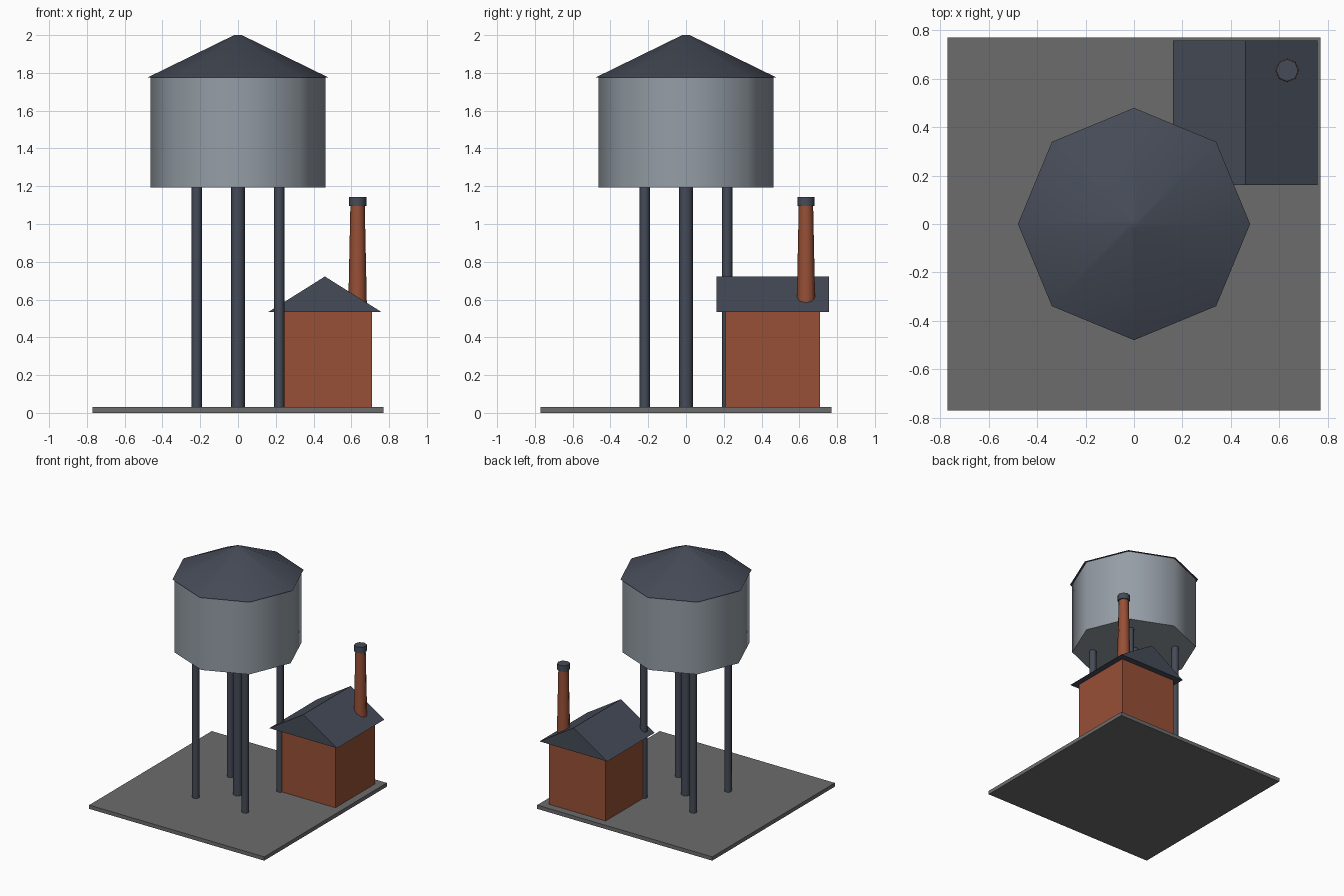
import bpy
import bmesh
from math import radians

cube = bpy.data.objects.get("Cube")
if cube:
    bpy.data.objects.remove(cube, do_unlink=True)


def material(name, rgb):
    m = bpy.data.materials.new(name)
    m.use_nodes = True
    color = (*rgb, 1)
    m.diffuse_color = color
    m.node_tree.nodes["Principled BSDF"].inputs["Base Color"].default_value = color
    return m


SLATE = material("dark slate", (0.06, 0.07, 0.095))
STEEL = material("tank grey", (0.30, 0.34, 0.38))
BRICK = material("brick red", (0.31, 0.08, 0.037))
PAVING = material("paving grey", (0.15, 0.15, 0.15))


def box(name, mat, x, y, z0, z1, half):
    bpy.ops.mesh.primitive_cube_add(size=1, location=(x, y, (z0 + z1) / 2))
    ob = bpy.context.object
    ob.name = name
    ob.scale = (half * 2, half * 2, z1 - z0)
    bpy.ops.object.transform_apply(location=False, rotation=False, scale=True)
    ob.data.materials.append(mat)
    return ob


def octagon(name, mat, x, y, z0, z1, r0, r1):
    """Eight-sided smooth column or cone with sharp rims."""
    bpy.ops.mesh.primitive_cone_add(vertices=8, radius1=r0, radius2=r1,
                                    depth=z1 - z0, location=(x, y, (z0 + z1) / 2))
    ob = bpy.context.object
    ob.name = name
    ob.data.materials.append(mat)
    bpy.ops.object.shade_smooth_by_angle(angle=radians(50))
    return ob


def gable(name, mat, x, y, z0, z1, half):
    """Solid triangular prism with its ridge along y."""
    bm = bmesh.new()
    profile = [(x - half, z0), (x + half, z0), (x, z1)]
    end = bm.faces.new([bm.verts.new((px, y - half, pz)) for px, pz in profile])
    moved = bmesh.ops.extrude_face_region(bm, geom=[end])["geom"]
    bmesh.ops.translate(bm, vec=(0, half * 2, 0),
                        verts=[v for v in moved if isinstance(v, bmesh.types.BMVert)])
    if not end.is_valid or len(bm.faces) < 5:
        bmesh.ops.holes_fill(bm, edges=bm.edges[:])
    bmesh.ops.recalc_face_normals(bm, faces=bm.faces[:])
    mesh = bpy.data.meshes.new(name)
    bm.to_mesh(mesh)
    bm.free()
    mesh.materials.append(mat)
    ob = bpy.data.objects.new(name, mesh)
    bpy.context.collection.objects.link(ob)
    return ob


# Ground slab
box("ground_slab", PAVING, 0, 0, 0, 0.03, 0.77)

# Water tower: legs, central pipe, tank and roof
for sx, side in ((-1, "right"), (1, "left")):
    for sy, end in ((-1, "front"), (1, "back")):
        octagon(f"{end}_{side}_leg", SLATE, sx * 0.218, sy * 0.218, 0.03, 1.2, 0.027, 0.027)
octagon("central_pipe", SLATE, 0, 0, 0.03, 1.2, 0.036, 0.036)
octagon("tank", STEEL, 0, 0, 1.193, 1.775, 0.463, 0.463)
octagon("tank_roof", SLATE, 0, 0, 1.775, 2.0, 0.48, 0.02)

# Pump house with chimney
box("house_walls", BRICK, 0.46, 0.46, 0.03, 0.535, 0.25)
gable("house_roof", SLATE, 0.46, 0.46, 0.535, 0.722, 0.298)
octagon("chimney", BRICK, 0.633, 0.635, 0.53, 1.1, 0.05, 0.038)
octagon("chimney_cap", SLATE, 0.633, 0.635, 1.095, 1.143, 0.046, 0.046)
